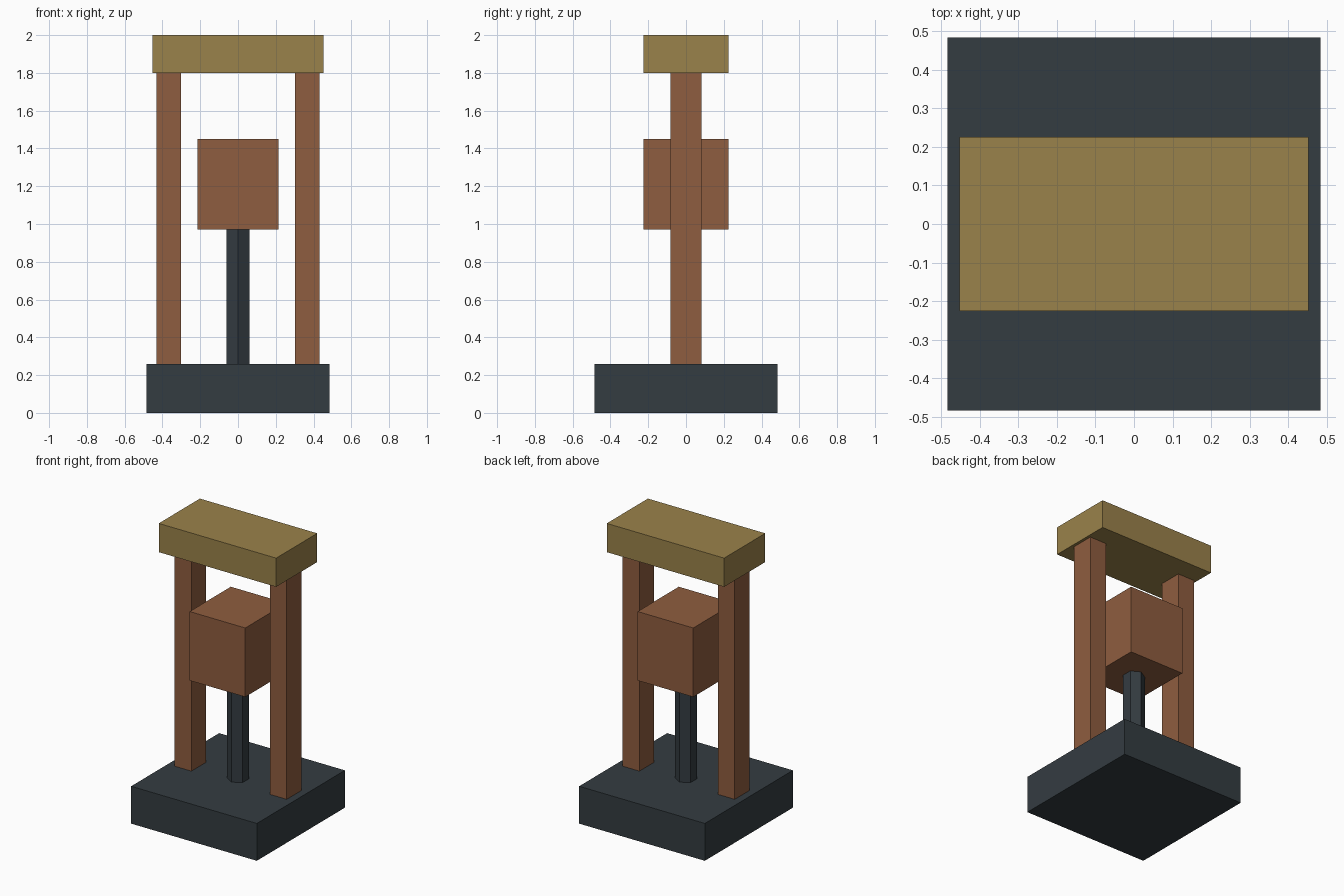
import bpy

if "Cube" in bpy.data.objects:
    bpy.data.objects.remove(bpy.data.objects["Cube"])


def material(name, rgb):
    mat = bpy.data.materials.new(name)
    mat.diffuse_color = (*rgb, 1)
    mat.use_nodes = True
    mat.node_tree.nodes["Principled BSDF"].inputs["Base Color"].default_value = mat.diffuse_color
    return mat


def box(name, x, z0, z1, width, depth, mat):
    bpy.ops.mesh.primitive_cube_add(size=1, location=(x, 0, (z0 + z1) / 2))
    obj = bpy.context.object
    obj.name = name
    obj.scale = (width, depth, z1 - z0)
    bpy.ops.object.transform_apply(location=False, rotation=False, scale=True)
    obj.data.materials.append(mat)
    return obj


iron = material("dark_iron", (0.034, 0.045, 0.053))
copper = material("copper", (0.274, 0.11, 0.05))
brass = material("brass", (0.323, 0.223, 0.069))

# Heights where the parts meet
BASE_TOP, BLOCK_BOTTOM, BLOCK_TOP, BEAM_BOTTOM, TOP = 0.26, 0.97, 1.45, 1.80, 2.0

# Square base and top beam
box("base", 0, 0, BASE_TOP, 0.968, 0.968, iron)
box("top_beam", 0, BEAM_BOTTOM, TOP, 0.904, 0.452, brass)

# Side posts
for side, sign in (("left", -1), ("right", 1)):
    box(f"{side}_post", sign * 0.367, BASE_TOP, BEAM_BOTTOM, 0.13, 0.162, copper)

# Hexagonal rod with an edge facing front, carrying the block
bpy.ops.mesh.primitive_cylinder_add(
    vertices=6, radius=0.07, depth=BLOCK_BOTTOM - BASE_TOP,
    location=(0, 0, (BASE_TOP + BLOCK_BOTTOM) / 2))
rod = bpy.context.object
rod.name = "center_rod"
rod.data.materials.append(iron)

box("hammer_block", 0, BLOCK_BOTTOM, BLOCK_TOP, 0.428, 0.452, copper)
